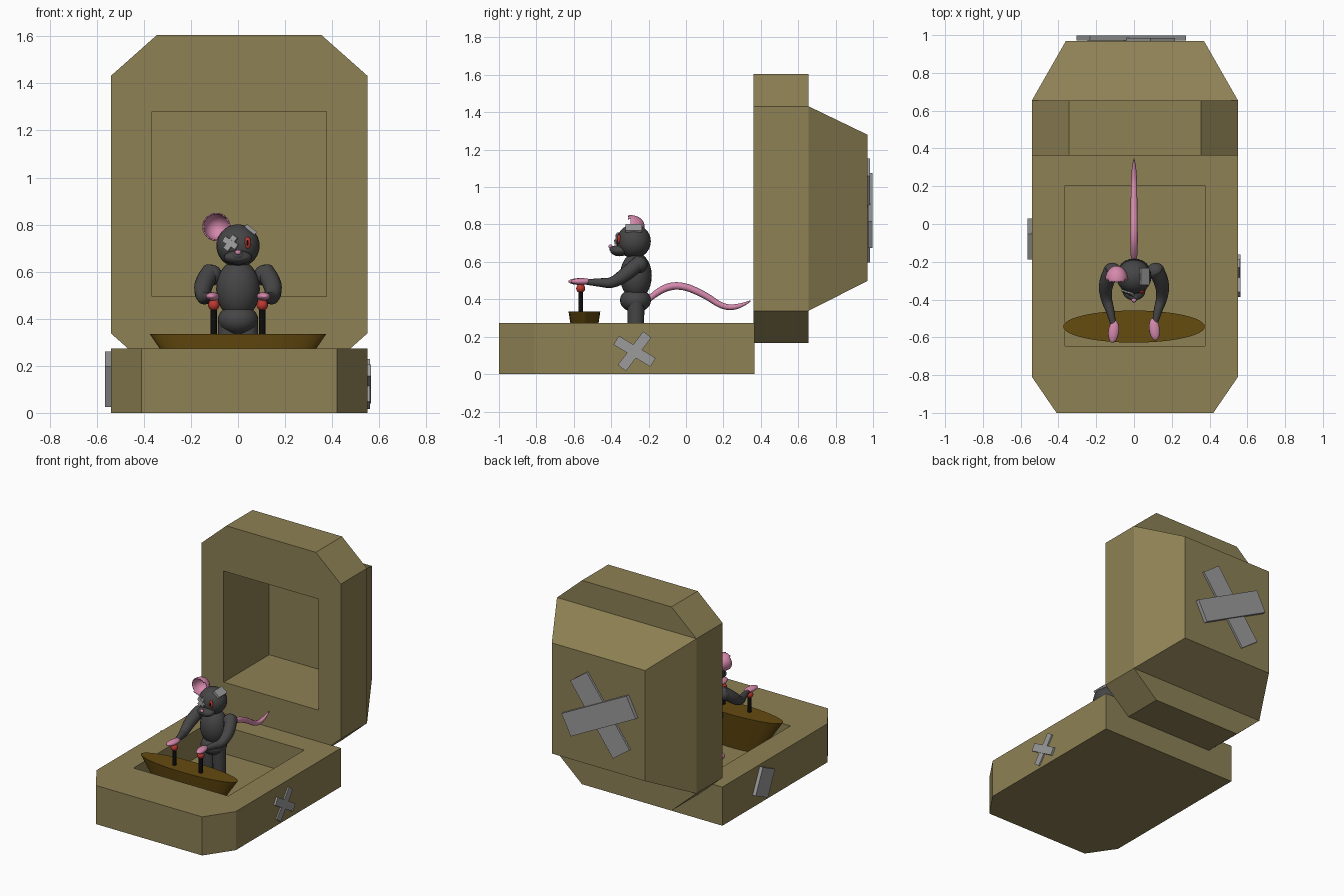
import bpy, bmesh
from math import radians, cos, sin
from mathutils import Vector, Matrix

if "Cube" in bpy.data.objects:
    bpy.data.objects.remove(bpy.data.objects["Cube"])

CX = 0.005  # case centre line


def mat(name, *rgb):
    m = bpy.data.materials.new(name)
    m.diffuse_color = (*rgb, 1)
    m.use_nodes = True
    m.node_tree.nodes["Principled BSDF"].inputs["Base Color"].default_value = m.diffuse_color
    return m


TAN = mat("case_tan", 0.27, 0.22, 0.09)
BROWN = mat("console_brown", 0.13, 0.07, 0.005)
FUR = mat("fur", 0.06, 0.06, 0.06)
PINK = mat("pink", 0.66, 0.25, 0.41)
RED = mat("red", 0.5, 0.04, 0.03)
BLACK = mat("black", 0.004, 0.004, 0.004)
TAPE = mat("tape_grey", 0.33, 0.33, 0.33)


def finish(name, bm, material, smooth=False):
    bmesh.ops.recalc_face_normals(bm, faces=bm.faces)
    me = bpy.data.meshes.new(name)
    bm.to_mesh(me)
    bm.free()
    me.materials.append(material)
    for p in me.polygons:
        p.use_smooth = smooth
    ob = bpy.data.objects.new(name, me)
    bpy.context.collection.objects.link(ob)
    return ob


def ball(name, loc, size, material, tilt=0):
    bm = bmesh.new()
    bmesh.ops.create_uvsphere(bm, u_segments=24, v_segments=14, radius=1)
    ob = finish(name, bm, material, True)
    ob.location, ob.scale, ob.rotation_euler.z = loc, size, tilt
    return ob


def cone(name, loc, r1, r2, depth, material, sy=1):
    bm = bmesh.new()
    bmesh.ops.create_cone(bm, cap_ends=True, segments=48, radius1=r1, radius2=r2, depth=depth)
    ob = finish(name, bm, material)
    ob.location, ob.scale.y = loc, sy
    bpy.context.view_layer.objects.active = ob
    ob.select_set(True)
    bpy.ops.object.shade_smooth_by_angle(angle=radians(40))
    ob.select_set(False)


def tube(name, pts, material):
    """Tapered tube through (x, y, z, radius) points."""
    cu = bpy.data.curves.new(name, 'CURVE')
    cu.dimensions = '3D'
    cu.bevel_depth, cu.bevel_resolution, cu.use_fill_caps = 1, 4, True
    s = cu.splines.new('NURBS')
    s.points.add(len(pts) - 1)
    for p, (x, y, z, r) in zip(s.points, pts):
        p.co, p.radius = (x, y, z, 1), r
    s.use_endpoint_u, s.order_u, s.resolution_u = True, 3, 8
    cu.materials.append(material)
    ob = bpy.data.objects.new(name, cu)
    bpy.context.collection.objects.link(ob)


def strip(name, loc, normal, angle, length, width, thick):
    """Plaster strip lying on a surface, turned by angle as seen from outside."""
    n = Vector(normal).normalized()
    right = Vector((0, 0, 1)).cross(n).normalized()
    up = n.cross(right)
    a = radians(angle)
    u = right * cos(a) + up * sin(a)
    v = n.cross(u)
    bm = bmesh.new()
    bmesh.ops.create_cube(bm, size=1)
    bmesh.ops.scale(bm, vec=(length, width, thick), verts=bm.verts)
    bm.transform(Matrix.Translation(loc) @ Matrix((u, v, n)).transposed().to_4x4())
    finish(name, bm, TAPE)


def carve(ob, lo, hi):
    """Cut a box-shaped pocket out of an object."""
    bm = bmesh.new()
    bmesh.ops.create_cube(bm, size=1)
    cutter = finish("pocket_cutter", bm, TAN)
    cutter.location = (Vector(lo) + Vector(hi)) / 2
    cutter.scale = Vector(hi) - Vector(lo)
    bpy.context.view_layer.update()
    m = ob.modifiers.new("pocket", 'BOOLEAN')
    m.operation, m.solver, m.object = 'DIFFERENCE', 'EXACT', cutter
    bpy.context.view_layer.objects.active = ob
    bpy.ops.object.modifier_apply(modifier=m.name)
    bpy.data.objects.remove(cutter)


# Case base with chamfered front corners
bm = bmesh.new()
outline = [(-.415, -1), (.415, -1), (.545, -.81), (.545, .365), (-.545, .365), (-.545, -.81)]
f = bm.faces.new([bm.verts.new((x + CX, y, 0)) for x, y in outline])
r = bmesh.ops.extrude_face_region(bm, geom=[f])
bmesh.ops.translate(bm, vec=(0, 0, .273), verts=[v for v in r['geom'] if isinstance(v, bmesh.types.BMVert)])
base = finish("case_base", bm, TAN)
carve(base, (CX - .37, -.645, .08), (CX + .37, .205, .5))

# Upright lid: octagonal frame with tapered back
bm = bmesh.new()
octagon = [(-.35, 1.605), (.35, 1.605), (.545, 1.432), (.545, .338),
           (.35, .165), (-.35, .165), (-.545, .338), (-.545, 1.432)]
front = [bm.verts.new((x + CX, .362, z)) for x, z in octagon]
mid = [bm.verts.new((x + CX, .655, z)) for x, z in octagon]
back = [bm.verts.new((x + CX, .97, z)) for x, z in [(.365, 1.28), (.365, .498), (-.365, .498), (-.365, 1.28)]]
bm.faces.new(front)
bm.faces.new(back)
for i in range(8):
    j = (i + 1) % 8
    bm.faces.new((front[i], front[j], mid[j], mid[i]))
bm.faces.new((mid[0], mid[1], mid[2], mid[7]))
bm.faces.new((mid[3], mid[4], mid[5], mid[6]))
ring = [mid[2], mid[3], mid[6], mid[7]]
for i in range(4):
    j = (i + 1) % 4
    bm.faces.new((ring[i], ring[j], back[j], back[i]))
lid = finish("case_lid", bm, TAN)
carve(lid, (CX - .37, .2, .495), (CX + .37, .87, 1.28))

# Plaster strips on the case
strip("lid_plaster_a", (-.015, .976, .875), (0, 1, 0), -54, .57, .16, .016)
strip("lid_plaster_b", (-.015, .985, .875), (0, 1, 0), 27, .57, .16, .026)
strip("right_plaster_a", (.553, -.275, .122), (1, 0, 0), 53, .225, .055, .014)
strip("right_plaster_b", (.555, -.275, .122), (1, 0, 0), -31, .23, .055, .018)
strip("left_plaster", (-.552, -.08, .142), (-1, 0, 0), 65, .19, .15, .026)

# Control console and levers
cone("console", (0, -.543, .2075), .2, .375, .255, BROWN, .227)
for side, s in (("left", -1), ("right", 1)):
    x = s * .103
    cone(side + "_lever", (x, -.563, .385), .013, .013, .12, BLACK)
    ball(side + "_lever_knob", (x, -.563, .458), (.024,) * 3, RED)

# Mouse torso, hips and tail
ball("torso", (0, -.268, .525), (.093, .085, .125), FUR)
ball("hips", (0, -.27, .395), (.086, .083, .065), FUR)
tube("tail", [(0, -.21, .39, .014), (0, -.14, .455, .02), (0, -.03, .48, .02), (0, .1, .425, .018),
              (0, .2, .355, .016), (0, .29, .36, .014), (0, .345, .392, .003)], PINK)

# Limbs
for side, s in (("left", -1), ("right", 1)):
    hy = -.563 - .006 * -s
    ball(side + "_shoulder", (s * .115, -.25, .585), (.048, .045, .045), FUR)
    tube(side + "_arm", [(s * .115, -.245, .6, .04), (s * .15, -.3, .55, .042),
                         (s * .15, -.39, .485, .03), (s * .125, -.46, .49, .023),
                         (s * .11, -.53, .492, .015)], FUR)
    ball(side + "_hand", (s * .108, hy, .495), (.028, .06, .018), PINK, s * radians(7))
    tube(side + "_leg", [(s * .04, -.268, .39, .045), (s * .042, -.268, .25, .046),
                         (s * .042, -.268, .09, .036)], FUR)
    ball(side + "_foot", (s * .042, -.3, .098), (.033, .062, .02), PINK)

# Head, muzzle and nose
HEAD = Vector((0, -.279, .71))
ball("head", HEAD, (.092, .091, .091), FUR)
ball("muzzle", (0, -.355, .66), (.06, .05, .03), FUR)
ball("snout", (0, -.375, .667), (.032, .034, .02), FUR)
ball("nose", (0, -.404, .682), (.013, .011, .011), PINK)

# Open eye
ball("eye", (.041, -.358, .723), (.014, .01, .025), RED)
ball("pupil", (.041, -.366, .723), (.005, .004, .012), BLACK)

# Cupped ear
bm = bmesh.new()
bmesh.ops.create_uvsphere(bm, u_segments=24, v_segments=16, radius=1)
bmesh.ops.delete(bm, geom=[v for v in bm.verts if v.co.y < -.2], context='VERTS')
ear = finish("ear", bm, PINK, True)
ear.location, ear.scale = (-.092, -.296, .79), (.06, .075, .06)
shell = ear.modifiers.new("shell", 'SOLIDIFY')
shell.thickness = .1

# Bandages on the head
n = Vector((-.032, -.086, .012)).normalized()
strip("eye_plaster_a", HEAD + n * .092, n, 55, .07, .026, .01)
strip("eye_plaster_b", HEAD + n * .093, n, -30, .07, .026, .011)
n = Vector((.055, 0, .07)).normalized()
strip("ear_plaster", HEAD + n * .088, n, 0, .09, .055, .016)
